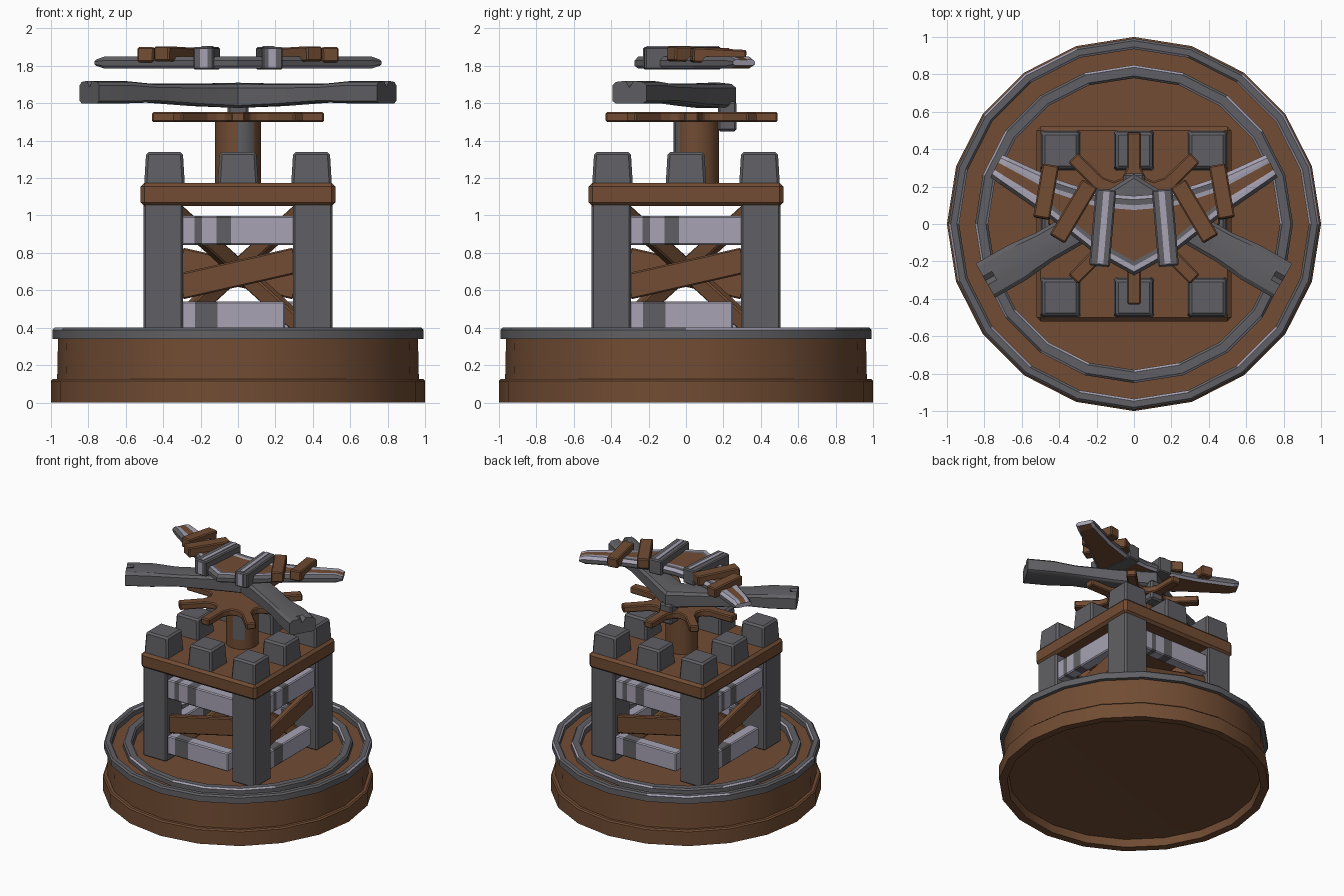
import bpy, bmesh, math, random
from mathutils import Vector, Matrix

if "Cube" in bpy.data.objects:
    bpy.data.objects.remove(bpy.data.objects["Cube"])
random.seed(4)

def material(name, rgb):
    m = bpy.data.materials.new(name)
    m.diffuse_color = (*rgb, 1)
    m.use_nodes = True
    m.node_tree.nodes["Principled BSDF"].inputs["Base Color"].default_value = m.diffuse_color
    return m

MATS = [material("brown_wood", (0.165, 0.072, 0.033)),
        material("dark_grey", (0.118, 0.118, 0.13)),
        material("pale_grey", (0.385, 0.365, 0.455))]
BROWN, GREY, PALE = 0, 1, 2

def finish(name, bm, mat=None, bevel=0, smooth=True):
    bmesh.ops.recalc_face_normals(bm, faces=bm.faces)
    if mat is not None:
        for f in bm.faces:
            f.material_index = mat
    me = bpy.data.meshes.new(name)
    bm.to_mesh(me)
    bm.free()
    ob = bpy.data.objects.new(name, me)
    bpy.context.collection.objects.link(ob)
    for m in MATS:
        me.materials.append(m)
    if bevel:
        b = ob.modifiers.new("bevel", 'BEVEL')
        b.width, b.segments, b.limit_method = bevel, 1, 'ANGLE'
    if smooth:
        bpy.ops.object.select_all(action='DESELECT')
        ob.select_set(True)
        bpy.context.view_layer.objects.active = ob
        bpy.ops.object.shade_smooth_by_angle(angle=math.radians(30))
    return ob

def loft(name, rings, rule, closed=False, **kw):
    """Skin rings of points; rule(station, side) gives the colour."""
    bm = bmesh.new()
    vs = [[bm.verts.new(p) for p in r] for r in rings]
    n, m = len(vs), len(vs[0])
    for i in range(n if closed else n - 1):
        for j in range(m):
            k, l = (i + 1) % n, (j + 1) % m
            f = bm.faces.new((vs[i][j], vs[i][l], vs[k][l], vs[k][j]))
            f.material_index = rule(i, j)
    if not closed:
        for e, i in ((vs[0], 0), (vs[-1], n - 2)):
            bm.faces.new(e).material_index = rule(i, 0)
    return finish(name, bm, **kw)

def lathe(name, prof, rule, n=20):
    rings = [[(r * math.cos(a), r * math.sin(a), z) for r, z in prof]
             for a in (2 * math.pi * i / n for i in range(n))]
    return loft(name, rings, rule, closed=True)

def beam(name, p, q, w, t, rule, n=1, turn=0, up=(0, 0, 1), bevel=0.008):
    """Board from p to q: w along up, t across, in n lengthwise pieces."""
    R = Matrix.Rotation(turn, 3, 'Z')
    p, q, up = R @ Vector(p), R @ Vector(q), R @ Vector(up)
    d = (q - p).normalized()
    s = d.cross(up).normalized()
    u = s.cross(d)
    rings = []
    for i in range(n + 1):
        c = p.lerp(q, i / n)
        rings.append([c + u * a * w / 2 + s * b * t / 2 for a, b in ((-1, -1), (1, -1), (1, 1), (-1, 1))])
    return loft(name, rings, rule, bevel=bevel, smooth=False)

def block(name, c, s, mat, top=1.0, bevel=0.012):
    bm = bmesh.new()
    bmesh.ops.create_cube(bm, size=1)
    for v in bm.verts:
        k = top if v.co.z > 0 else 1
        v.co = Vector((v.co.x * s[0] * k, v.co.y * s[1] * k, v.co.z * s[2])) + Vector(c)
    return finish(name, bm, mat, bevel, smooth=False)

# Round base with a sunken floor and hollowed underside, and its two metal rings
lathe("base", [(0.02, 0.065), (0.81, 0.065), (0.93, 0.06), (0.94, 0), (1, 0), (1, 0.115), (0.99, 0.125),
               (0.967, 0.125), (0.962, 0.35), (0.80, 0.35), (0.80, 0.335), (0.02, 0.335)], lambda i, j: BROWN)
bm = bmesh.new()
bmesh.ops.create_cone(bm, cap_ends=True, segments=20, radius1=0.02, radius2=0.02, depth=0.27,
                      matrix=Matrix.Translation((0, 0, 0.2)))
finish("base_core", bm, BROWN)
def ring(name, ri, ro, z0, z1, pale_sides):
    b = 0.012
    lathe(name, [(ri, z0), (ro, z0), (ro, z1 - b), (ro - b, z1), (ri + b, z1), (ri, z1 - b)],
          lambda i, j: PALE if j in pale_sides and random.random() < 0.45 else GREY)
ring("outer_ring", 0.935, 0.992, 0.34, 0.40, (2, 4))
ring("inner_ring", 0.78, 0.85, 0.335, 0.395, (2, 4))

# Tower legs, platform and battlements
for x in (-0.4, 0.4):
    for y in (-0.4, 0.4):
        block("leg", (x, y, 0.70), (0.212, 0.212, 0.74), GREY)
block("platform", (0, 0, 1.112), (1.04, 1.04, 0.125), BROWN, bevel=0.02)
for x in (-0.393, 0, 0.393):
    for y in (-0.393, 0, 0.393):
        if x or y:
            block("battlement", (x, y, 1.25), (0.218, 0.218, 0.18), GREY, top=0.9, bevel=0.014)

# Planks on each side plus crossing inner braces
for k in range(4):
    a = k * math.pi / 2
    beam("upper_plank", (-0.31, -0.44, 0.92), (0.31, -0.44, 0.92), 0.155, 0.09,
         lambda i, j: GREY if i in (2, 5, 6) else PALE, n=16, turn=a)
    beam("lower_plank", (-0.31, -0.44, 0.465), (0.25, -0.44, 0.465), 0.15, 0.09,
         lambda i, j: GREY if i in (2, 3, 4) else PALE, n=14, turn=a)
    beam("slanted_plank", (-0.31, -0.44, 0.62), (0.31, -0.44, 0.76), 0.14, 0.05,
         lambda i, j: BROWN, turn=a)
    beam("inner_brace", (-0.38, -0.38, 1.06), (0.38, 0.38, 0.37), 0.09, 0.06,
         lambda i, j: BROWN, turn=a)

# Turning post with a grey patch on the front right
bm = bmesh.new()
bmesh.ops.create_cone(bm, cap_ends=True, segments=16, radius1=0.122, radius2=0.122, depth=0.36,
                      matrix=Matrix.Translation((0, 0.055, 1.35)))
bmesh.ops.bisect_plane(bm, geom=bm.verts[:] + bm.edges[:] + bm.faces[:],
                       plane_co=(0, 0, 1.25), plane_no=(0, 0, 1))
for f in bm.faces:
    c = f.calc_center_median()
    patch = c.x > 0 and c.z > 1.25 and f.normal.y < -0.8
    f.material_index = GREY if patch else BROWN
finish("post", bm)

# Eight-armed turning wheel, one star-shaped slab
bm = bmesh.new()
outline = []
for k in range(8):
    a = k * math.pi / 4
    for r, s in ((0.215, -0.065), (0.27, -0.038), (0.46, -0.037), (0.46, 0.037), (0.27, 0.038), (0.215, 0.065)):
        outline.append(bm.verts.new((r * math.cos(a) - s * math.sin(a),
                                     0.03 + r * math.sin(a) + s * math.cos(a), 1.5)))
face = bm.faces.new(outline)
ext = bmesh.ops.extrude_face_region(bm, geom=[face])
for v in ext['geom']:
    if isinstance(v, bmesh.types.BMVert):
        v.co.z += 0.053
finish("wheel", bm, BROWN, bevel=0.008, smooth=False)

# V-shaped bow beams, notched only at the ends, and the block under the joint
SECTION = ((-1, -0.8), (-0.8, -1), (0.8, -1), (1, -0.8), (1, 0.6), (0.8, 0.9),
           (0.25, 1), (0, 1), (-0.25, 1), (-0.8, 0.9), (-1, 0.6))
for sx in (-1, 1):
    rings = []
    for t, hw, z0, z1, notch in ((0, 0.10, 1.575, 1.71, 0), (0.25, 0.088, 1.585, 1.705, 0),
                                 (0.55, 0.088, 1.605, 1.705, 0), (0.72, 0.105, 1.60, 1.72, 0),
                                 (0.86, 0.105, 1.60, 1.72, 0), (0.915, 0.105, 1.60, 1.72, 0.6)):
        c = Vector((sx * 0.868 * t, 0.152 - 0.497 * t, 0))
        side = Vector((sx * 0.497, 0.868, 0))
        ring_pts = []
        for u, v in SECTION:
            p = c + side * u * hw
            if t == 0:  # mitre at the middle
                p = Vector((0, 0.152 + u * hw * 1.15, 0))
            p.z = (z0 + z1) / 2 + (v - (notch if u == 0 else 0)) * (z1 - z0) / 2
            ring_pts.append(p)
        rings.append(ring_pts)
    loft("bow_beam", rings, lambda i, j: GREY)
block("joint_block", (0, 0.22, 1.53), (0.11, 0.1, 0.16), GREY)

# Floating curved blade: brown core, grey rim, pale edges, blunt slanted tips
half = (((0.768, 0.25), (0.705, 0.37), 0.5), ((0.72, 0.215), (0.67, 0.355), 1), ((0.45, 0.03), (0.42, 0.24), 1),
        ((0.20, -0.165), (0.19, 0.165), 1), ((0, -0.275), (0, 0.15), 1))
stations = [((-a[0], a[1]), (-b[0], b[1]), k) for a, b, k in half] + list(half[-2::-1])
rings = []
for a, b, k in stations:
    a, b = Vector(a), Vector(b)
    w = (b - a).length
    e, g, h = min(0.02, w * 0.14), min(0.05, w * 0.25), min(0.075, w * 0.34)
    rings.append([(*a.lerp(b, d / w), 1.817 + (z - 1.817) * k) for d, z in (
        (e, 1.785), (0, 1.80), (0, 1.828), (e, 1.85), (g, 1.85), (h, 1.848),
        (w - h, 1.848), (w - g, 1.85), (w - e, 1.85), (w, 1.828), (w, 1.80), (w - e, 1.785))])
CODE = (PALE, GREY, GREY, PALE, GREY, BROWN, PALE, GREY, PALE, GREY, PALE, BROWN)
def blade_rule(i, j):
    if j in (3, 4, 7) and i in (0, 1, 6, 7):
        return PALE
    return CODE[j]
loft("blade", rings, blade_rule, smooth=False)

# Wrappings round the blade, mirrored left and right
flat = (0, 0, 1)
for s in (-1, 1):
    beam("grey_wrap", (s * 0.15, 0.185, 1.84), (s * 0.185, -0.225, 1.84), 0.12, 0.11, lambda i, j: GREY, up=flat)
    beam("pale_strip", (s * 0.147, 0.175, 1.901), (s * 0.18, -0.21, 1.901), 0.008, 0.032, lambda i, j: PALE,
         up=flat, bevel=0)
    beam("pale_strip_front", (s * 0.184, -0.227, 1.79), (s * 0.184, -0.227, 1.89), 0.008, 0.04,
         lambda i, j: PALE, up=(0, 1, 0), bevel=0)
    beam("inner_wrap", (s * 0.235, 0.215, 1.855), (s * 0.41, -0.08, 1.865), 0.08, 0.095, lambda i, j: BROWN, up=flat)
    beam("outer_wrap", (s * 0.445, 0.315, 1.845), (s * 0.495, 0.03, 1.86), 0.08, 0.09, lambda i, j: BROWN, up=flat)
